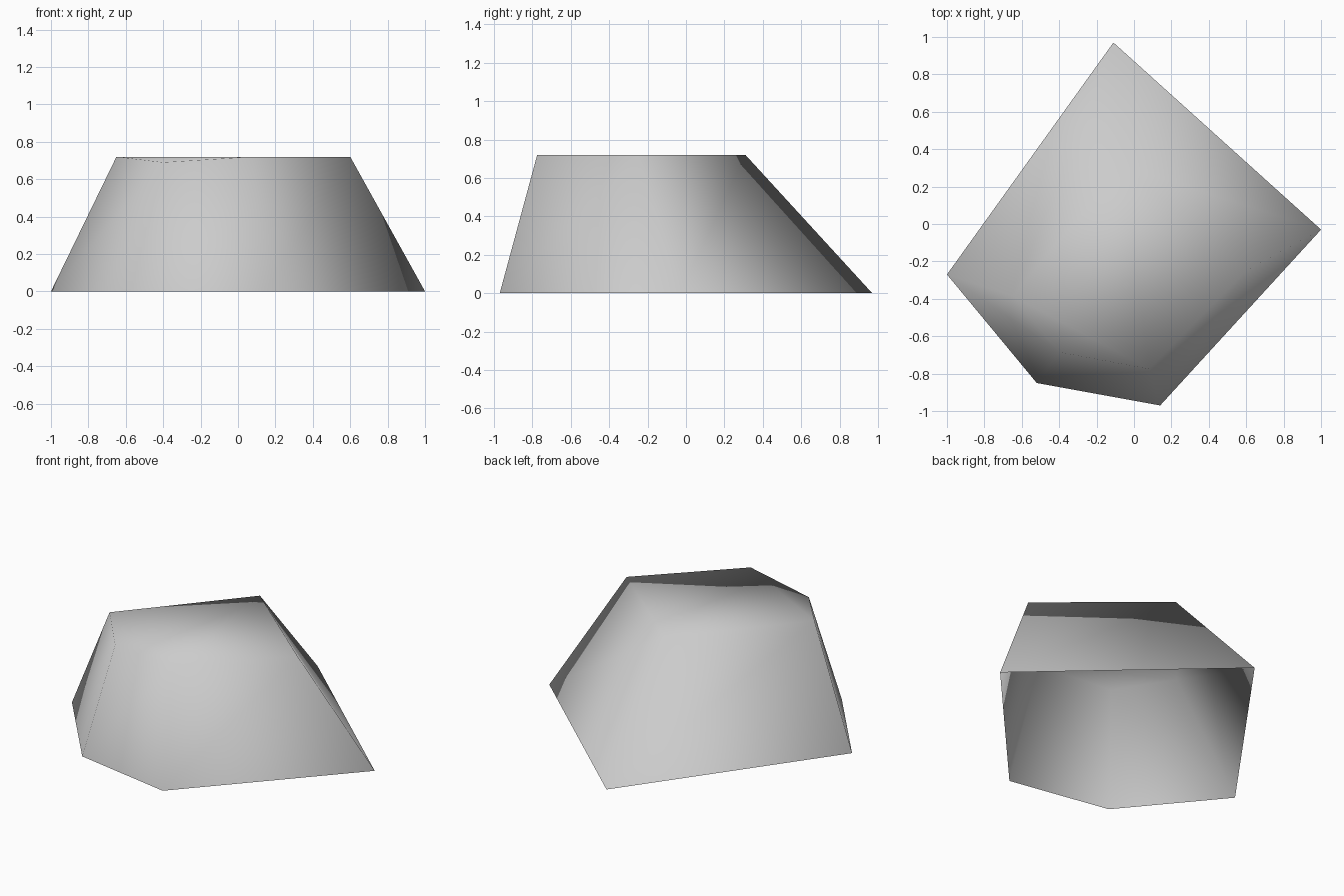
import bpy
import bmesh

if "Cube" in bpy.data.objects:
    bpy.data.objects.remove(bpy.data.objects["Cube"])

# One flat grey for the whole rock
grey = bpy.data.materials.new("stone_grey")
grey.diffuse_color = (0.6, 0.6, 0.6, 1.0)
grey.use_nodes = True
grey.node_tree.nodes["Principled BSDF"].inputs["Base Color"].default_value = grey.diffuse_color

# Five-sided footprint and the smaller, shifted rim above it (counter-clockwise)
base = [(-0.11, 0.97, 0), (-1.0, -0.27, 0), (-0.52, -0.85, 0),
        (0.14, -0.97, 0), (1.0, -0.03, 0)]
rim = [(-0.06, 0.31, 0.72), (-0.65, -0.385, 0.72), (-0.40, -0.685, 0.69),
       (0.08, -0.775, 0.72), (0.60, -0.25, 0.72)]

bm = bmesh.new()
lower = [bm.verts.new(p) for p in base]
upper = [bm.verts.new(p) for p in rim]

# Sloping walls; the underside stays open
for i in range(5):
    j = (i + 1) % 5
    bm.faces.new((lower[i], lower[j], upper[j], upper[i]))

# Flat top with one slightly sunken front-left corner
bm.faces.new((upper[0], upper[1], upper[3], upper[4]))
bm.faces.new((upper[1], upper[2], upper[3]))

# Soft shading over the whole shell
for f in bm.faces:
    f.smooth = True

mesh = bpy.data.meshes.new("rock")
bm.to_mesh(mesh)
bm.free()
mesh.materials.append(grey)
rock = bpy.data.objects.new("rock", mesh)
bpy.context.collection.objects.link(rock)
